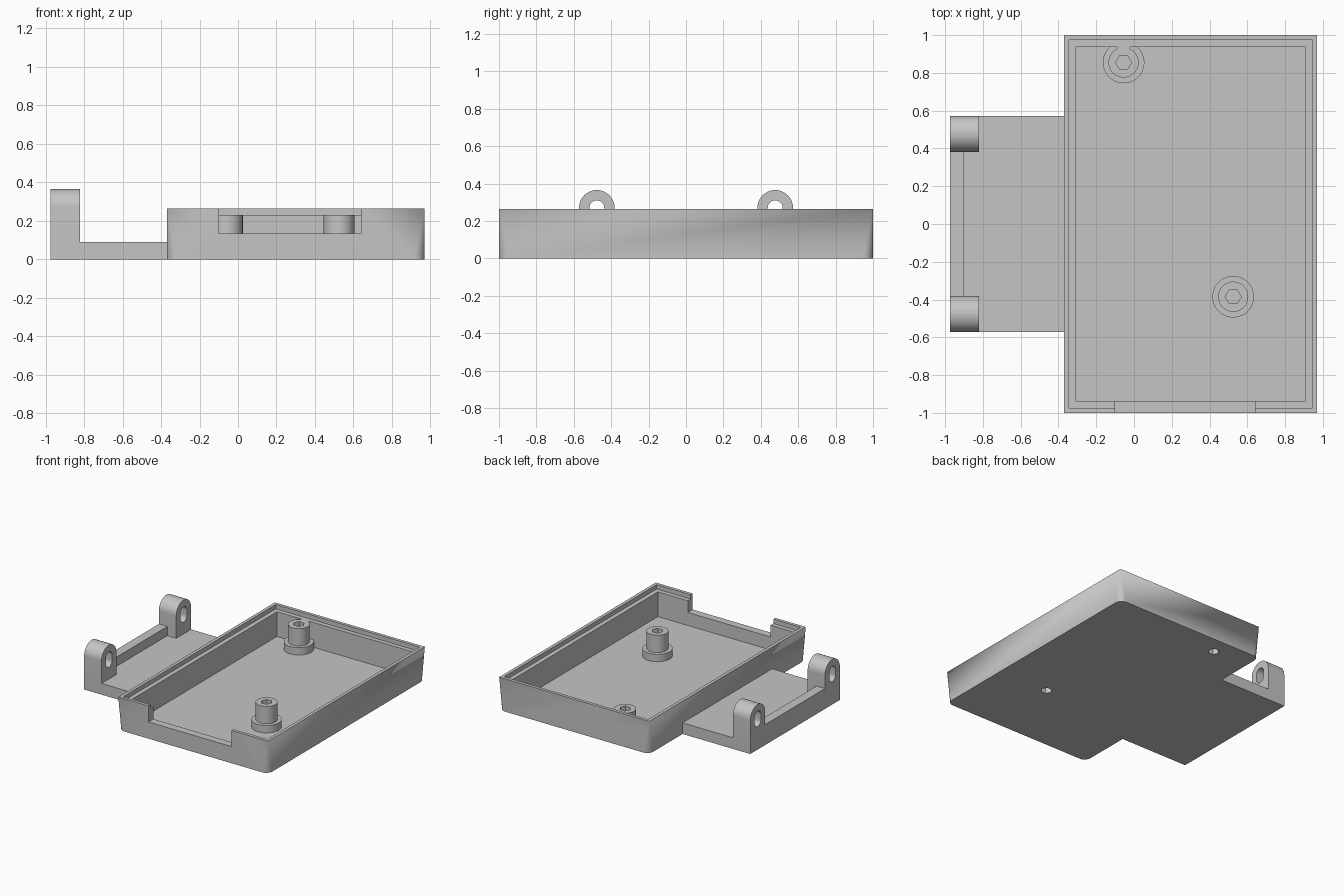
import bpy
import bmesh
import math

if "Cube" in bpy.data.objects:
    bpy.data.objects.remove(bpy.data.objects["Cube"], do_unlink=True)

grey = bpy.data.materials.new("plain grey")
grey.use_nodes = True
colour = (0.56, 0.56, 0.56, 1)
grey.diffuse_color = colour
grey.node_tree.nodes["Principled BSDF"].inputs["Base Color"].default_value = colour


def finish(name, bm):
    bmesh.ops.recalc_face_normals(bm, faces=bm.faces)
    mesh = bpy.data.meshes.new(name)
    bm.to_mesh(mesh)
    bm.free()
    mesh.materials.append(grey)
    obj = bpy.data.objects.new(name, mesh)
    bpy.context.collection.objects.link(obj)
    return obj


def prism(name, points, low, high, axis="Z"):
    """Extrude a flat outline along the X or Z axis."""
    bm = bmesh.new()
    place = (lambda a, b, h: (h, a, b)) if axis == "X" else (lambda a, b, h: (a, b, h))
    rings = [[bm.verts.new(place(a, b, h)) for a, b in points] for h in (low, high)]
    for ring in rings:
        bm.faces.new(ring)
    n = len(points)
    for i in range(n):
        j = (i + 1) % n
        bm.faces.new((rings[0][i], rings[0][j], rings[1][j], rings[1][i]))
    return finish(name, bm)


def box(name, x0, x1, y0, y1, z0, z1):
    return prism(name, [(x0, y0), (x1, y0), (x1, y1), (x0, y1)], z0, z1)


def arc(cx, cy, r, start, end, steps):
    angles = [math.radians(start + (end - start) * i / steps) for i in range(steps + 1)]
    return [(cx + r * math.cos(a), cy + r * math.sin(a)) for a in angles]


def circle(cx, cy, r, sides):
    return arc(cx, cy, r, 0, 360, sides)[:-1]


def combine(target, other, operation):
    """Apply a boolean and discard the helper solid."""
    other.hide_render = True
    mod = target.modifiers.new("combine", "BOOLEAN")
    mod.operation = operation
    mod.solver = "EXACT"
    mod.object = other
    bpy.ops.object.select_all(action="DESELECT")
    bpy.context.view_layer.objects.active = target
    target.select_set(True)
    bpy.ops.object.modifier_apply(modifier=mod.name)
    bpy.data.objects.remove(other, do_unlink=True)


def smooth(obj):
    bpy.ops.object.select_all(action="DESELECT")
    bpy.context.view_layer.objects.active = obj
    obj.select_set(True)
    bpy.ops.object.shade_smooth_by_angle(angle=math.radians(30))


LEFT, RIGHT, BACK, TOP = -0.37, 0.97, 1.0, 0.265
FLOOR, LEDGE = 0.03, 0.23


def tray_shell(radius, steps):
    """Block with square corners on top that become round at the bottom."""
    bm = bmesh.new()
    corners = [(RIGHT, BACK, 1, 1), (LEFT, BACK, -1, 1),
               (LEFT, -BACK, -1, -1), (RIGHT, -BACK, 1, -1)]
    tops, lows = [], []
    for i, (x, y, sx, sy) in enumerate(corners):
        tops.append(bm.verts.new((x, y, TOP)))
        curve = arc(x - sx * radius, y - sy * radius, radius, 90 * i, 90 * i + 90, steps)
        lows.append([bm.verts.new((a, b, 0)) for a, b in curve])
    bm.faces.new(tops)
    bm.faces.new([v for group in lows for v in group])
    for i in range(4):
        j = (i + 1) % 4
        for a, b in zip(lows[i], lows[i][1:]):
            bm.faces.new((a, b, tops[i]))
        bm.faces.new((lows[i][-1], lows[j][0], tops[j], tops[i]))
    return finish("tray", bm)


# Tray with stepped rim and front notch
tray = tray_shell(0.055, 8)
for inset, bottom in ((0.062, FLOOR), (0.026, LEDGE)):
    cutter = box("cavity_cutter", LEFT + inset, RIGHT - inset,
                 inset - BACK, BACK - inset, bottom, 0.4)
    combine(tray, cutter, "DIFFERENCE")
combine(tray, box("notch_cutter", -0.1, 0.64, -1.1, -0.9, 0.135, 0.4), "DIFFERENCE")

# Screw posts with hexagonal sockets above and below
for label, px, py in (("back", -0.055, 0.855), ("front", 0.525, -0.385)):
    post = prism(label + "_post", circle(px, py, 0.08, 48), FLOOR - 0.01, LEDGE)
    collar = prism("collar", circle(px, py, 0.11, 48), FLOOR - 0.01, 0.09)
    combine(post, collar, "UNION")
    if label == "back":
        web = box("web", px - 0.035, px + 0.035, py, 0.945, FLOOR - 0.01, LEDGE)
        combine(post, web, "UNION")
    hexagon = circle(px, py, 0.042, 6)
    combine(tray, prism("socket_cutter", hexagon, -0.1, 0.1), "DIFFERENCE")
    combine(post, prism("socket_cutter", hexagon, -0.1, 0.1), "DIFFERENCE")
    combine(post, prism("socket_cutter", hexagon, 0.11, 0.4), "DIFFERENCE")
    smooth(post)
smooth(tray)

# Hinge plate, stop ridge and two slotted lugs
hinge = box("hinge_plate", -0.975, LEFT, -0.572, 0.572, 0, 0.09)
combine(hinge, box("ridge", -0.975, -0.9, -0.45, 0.45, 0, 0.165), "UNION")
for side in (-1, 1):
    y, z, r = side * 0.477, 0.27, 0.095
    outline = [(y - r, 0), (y + r, 0)] + arc(y, z, r, 0, 180, 24)
    combine(hinge, prism("lug", outline, -0.975, -0.82, "X"), "UNION")
    slot = arc(y, z, 0.04, 0, 180, 16) + arc(y, 0.225, 0.04, 180, 360, 16)
    combine(hinge, prism("slot_cutter", slot, -1.1, -0.7, "X"), "DIFFERENCE")
smooth(hinge)
